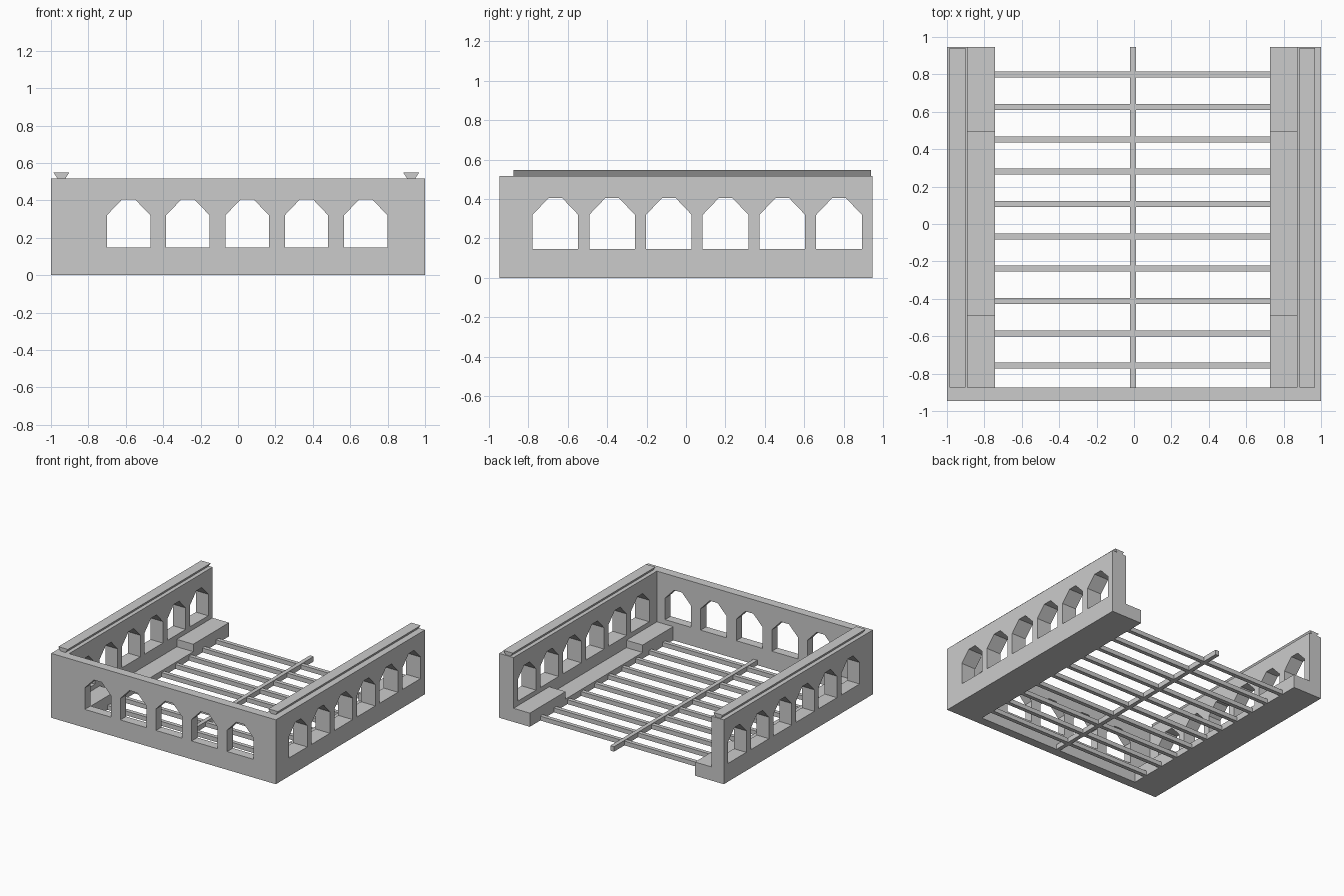
import bpy, bmesh

if "Cube" in bpy.data.objects:
    bpy.data.objects.remove(bpy.data.objects["Cube"])

stone = bpy.data.materials.new("grey stone")
stone.diffuse_color = (0.6, 0.6, 0.6, 1)
stone.use_nodes = True
stone.node_tree.nodes["Principled BSDF"].inputs["Base Color"].default_value = stone.diffuse_color


def prism(name, profile, axis, a, b):
    """Extrude a 2D profile along an axis ('x': profile is y,z; 'y': profile is x,z)."""
    bm = bmesh.new()
    point = (lambda u, v: (a, u, v)) if axis == "x" else (lambda u, v: (u, a, v))
    face = bm.faces.new([bm.verts.new(point(u, v)) for u, v in profile])
    ext = bmesh.ops.extrude_face_region(bm, geom=[face])
    verts = [g for g in ext["geom"] if isinstance(g, bmesh.types.BMVert)]
    bmesh.ops.translate(bm, verts=verts, vec=(b - a, 0, 0) if axis == "x" else (0, b - a, 0))
    bmesh.ops.recalc_face_normals(bm, faces=bm.faces)
    mesh = bpy.data.meshes.new(name)
    bm.to_mesh(mesh)
    bm.free()
    mesh.materials.append(stone)
    obj = bpy.data.objects.new(name, mesh)
    bpy.context.collection.objects.link(obj)
    return obj


def box(name, x0, x1, y0, y1, z0, z1):
    return prism(name, [(x0, z0), (x1, z0), (x1, z1), (x0, z1)], "y", y0, y1)


def cut_windows(wall, centres, axis, a, b):
    """Cut a row of windows with chamfered heads through a wall."""
    for c in centres:
        outline = [(c - 0.116, 0.147), (c + 0.116, 0.147), (c + 0.116, 0.32),
                   (c + 0.035, 0.405), (c - 0.035, 0.405), (c - 0.116, 0.32)]
        cutter = prism("window_cutter", outline, axis, a, b)
        cutter.hide_render = True
        mod = wall.modifiers.new("window", "BOOLEAN")
        mod.operation, mod.solver, mod.object = "DIFFERENCE", "EXACT", cutter
        bpy.context.view_layer.objects.active = wall
        bpy.ops.object.modifier_apply(modifier=mod.name)
        bpy.data.objects.remove(cutter)


BACK, FRONT, INNER, TOP = 0.947, -0.947, -0.875, 0.518

# Front wall with five windows
front = box("front_wall", -1, 1, FRONT, INNER, 0, TOP)
cut_windows(front, [-0.585 + 0.317 * i for i in range(5)], "y", -1.1, -0.8)

# Side walls with six windows, a top rail and a stepped ledge on each side
for side, x0, x1, ledge0, ledge1, rail in (
        ("left", -1, -0.89, -0.89, -0.743, -0.944),
        ("right", 0.872, 1, 0.727, 0.872, 0.926)):
    wall = box(side + "_wall", x0, x1, INNER, BACK, 0, TOP)
    cut_windows(wall, [-0.663 + 0.288 * i for i in range(6)], "x", x0 - 0.05, x1 + 0.05)
    prism(side + "_rail", [(rail - 0.022, TOP), (rail + 0.022, TOP),
                           (rail + 0.042, 0.548), (rail - 0.042, 0.548)], "y", INNER, 0.94)
    box(side + "_ledge_front", ledge0, ledge1, INNER, -0.487, 0, 0.11)
    box(side + "_ledge_middle", ledge0, ledge1, -0.487, 0.493, 0, 0.05)
    box(side + "_ledge_back", ledge0, ledge1, 0.493, BACK, 0, 0.11)

# Floor frame: one long beam and ten cross beams
box("long_beam", -0.022, 0.011, INNER, BACK, 0, 0.04)
for i in range(10):
    y = -0.757 + 0.1728 * i
    box("cross_beam", -0.743, 0.727, y - 0.016, y + 0.016, 0, 0.035)
